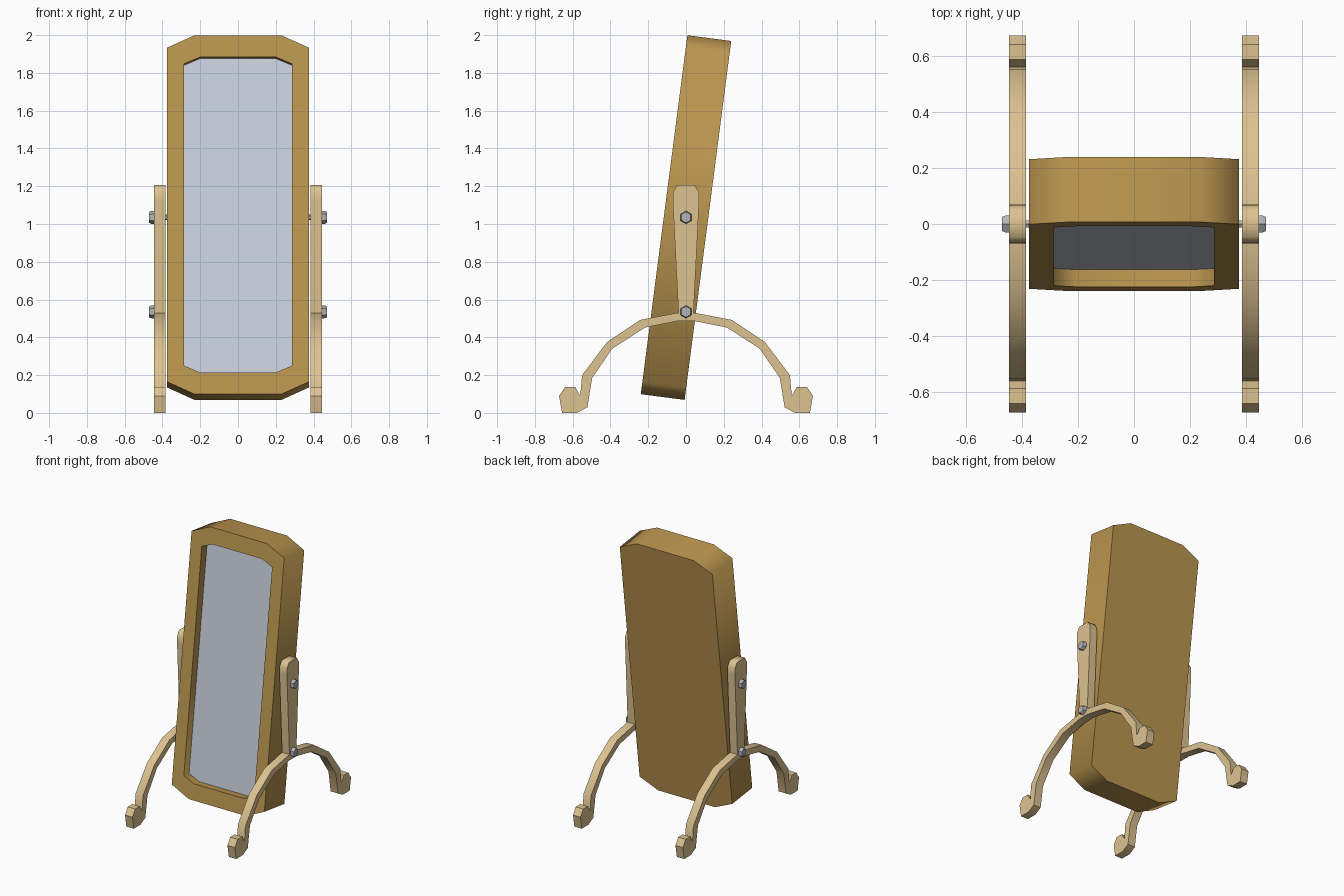
import bpy
import bmesh
from math import radians, sin, cos, pi
from mathutils import Matrix

cube = bpy.data.objects.get("Cube")
if cube:
    bpy.data.objects.remove(cube, do_unlink=True)


def material(name, rgb):
    colour = [(c / 255) ** 2.2 for c in rgb] + [1]
    mat = bpy.data.materials.new(name)
    mat.use_nodes = True
    mat.diffuse_color = colour
    mat.node_tree.nodes["Principled BSDF"].inputs["Base Color"].default_value = colour
    return mat


dark_wood = material("dark_wood", (186, 149, 81))
light_wood = material("light_wood", (220, 193, 144))
glass = material("mirror_glass", (200, 208, 220))
metal = material("grey_metal", (178, 178, 184))


def finish(name, bm, mats, angle):
    bmesh.ops.recalc_face_normals(bm, faces=bm.faces)
    mesh = bpy.data.meshes.new(name)
    bm.to_mesh(mesh)
    bm.free()
    for mat in mats:
        mesh.materials.append(mat)
    obj = bpy.data.objects.new(name, mesh)
    bpy.context.collection.objects.link(obj)
    bpy.ops.object.select_all(action='DESELECT')
    obj.select_set(True)
    bpy.context.view_layer.objects.active = obj
    bpy.ops.object.shade_smooth_by_angle(angle=radians(angle))
    return obj


def loft(rings):
    """Bridge closed rings of equal length and cap both ends."""
    bm = bmesh.new()
    loops = [[bm.verts.new(p) for p in ring] for ring in rings]
    for a, b in zip(loops, loops[1:]):
        for i in range(len(a)):
            j = (i + 1) % len(a)
            bm.faces.new((a[i], a[j], b[j], b[i]))
    bm.faces.new(loops[0])
    end = bm.faces.new(loops[-1])
    return bm, end


def octagon(w, h, cx, cz, y):
    """Rectangle of half size w, h with cut corners, at depth y."""
    quarter = [(w, h - cz), (w - cx, h)]
    half = quarter + [(-x, z) for x, z in reversed(quarter)]
    return [(x, y, z) for x, z in half + [(-x, -z) for x, z in half]]


# Tilted frame with a recess whose floor is the mirror
opening = (0.285, 0.842, 0.085, 0.036)
outer = (0.375, 0.958, 0.145, 0.066)
front, back, floor = -0.117, 0.117, -0.055
bm, mirror_face = loft([octagon(*outer, back), octagon(*outer, front),
                        octagon(*opening, front), octagon(*opening, floor)])
mirror_face.material_index = 1
frame = finish("mirror_frame", bm, [dark_wood, glass], 70)
frame.matrix_world = Matrix.Translation((0, 0, 1.034)) @ Matrix.Rotation(radians(-7.4), 4, 'X')

# Half profiles (y, z), completed by reflection in y
post_half = [(0.04, 0.53), (0.07, 1.125), (0.068, 1.17), (0.046, 1.206)]
leg_half = [(0.045, 0.53), (0.243, 0.492), (0.418, 0.375), (0.55, 0.2),
            (0.56, 0.09), (0.587, 0.138), (0.64, 0.138), (0.672, 0.09),
            (0.656, 0), (0.577, 0), (0.522, 0.03), (0.497, 0.185),
            (0.39, 0.34), (0.217, 0.452), (0.042, 0.487)]


def side_plate(name, half, side, angle):
    profile = half + [(-y, z) for y, z in reversed(half)]
    rings = [[(side * x, y, z) for y, z in profile] for x in (0.385, 0.445)]
    bm, _ = loft(rings)
    return finish(name, bm, [light_wood], angle)


def bolt(name, side, z, stations):
    """Six-sided bolt along x from (x, radius) stations."""
    rings = [[(side * x, r * sin(i * pi / 3), z + r * cos(i * pi / 3))
              for i in range(6)] for x, r in stations]
    bm, _ = loft(rings)
    return finish(name, bm, [metal], 30)


head = [(0.43, 0.034), (0.459, 0.034), (0.47, 0.029)]
for label, side in (("left", 1), ("right", -1)):
    side_plate(label + "_post", post_half, side, 70)
    side_plate(label + "_leg_arch", leg_half, side, 40)
    bolt(label + "_pivot_bolt", side, 1.035, head)
    bolt(label + "_leg_bolt", side, 0.535, head)
    bolt(label + "_pivot_pin", side, 1.035, [(0.37, 0.015), (0.4, 0.015)])
